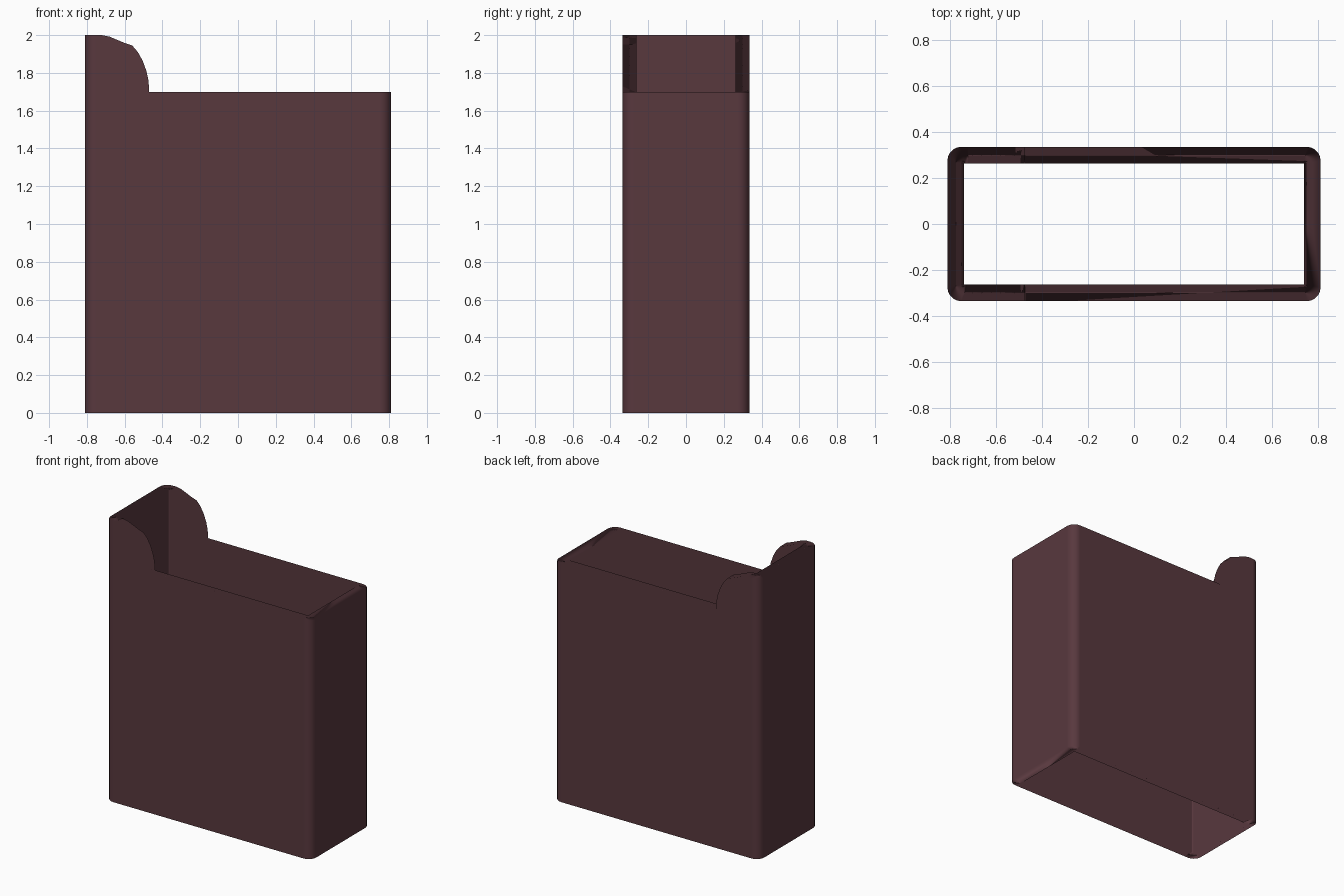
import bpy, bmesh, math

if "Cube" in bpy.data.objects:
    bpy.data.objects.remove(bpy.data.objects["Cube"])

HX, HY = 0.81, 0.335      # outer half sizes
T, R = 0.073, 0.06        # wall thickness, corner radius
LOW, HIGH = 1.70, 2.0     # rim height, raised end height
# curved ear outline (x, z) on both long sides
EAR = [(-0.72, 2.0), (-0.68, 1.992), (-0.64, 1.975), (-0.60, 1.958), (-0.56, 1.945),
       (-0.53, 1.91), (-0.505, 1.865), (-0.485, 1.81), (-0.474, 1.76), (-0.47, LOW)]

mat = bpy.data.materials.new("dark maroon")
mat.diffuse_color = (0.098, 0.0395, 0.048, 1)
mat.use_nodes = True
mat.node_tree.nodes["Principled BSDF"].inputs["Base Color"].default_value = mat.diffuse_color


def corner(sx, z):
    """Rounded outer corner whose points all share one sharp inner corner."""
    pts = []
    for i in range(6):
        a = math.radians(90 * i / 5)
        o = (sx * (HX - R + R * math.cos(a)), -(HY - R + R * math.sin(a)))
        pts.append((o, (sx * (HX - T), -(HY - T)), z))
    return pts


# stations along the front half: outer point, inner point, rim height
half = corner(-1, HIGH)
half += [((x, -HY), (x, -HY + T), z) for x, z in EAR]
half += reversed(corner(1, LOW))
back = [((o[0], -o[1]), (i[0], -i[1]), z) for o, i, z in reversed(half)]
loop = half + back

bm = bmesh.new()
cache = {}


def vert(p, z):
    key = (round(p[0], 5), round(p[1], 5), round(z, 5))
    if key not in cache:
        cache[key] = bm.verts.new(key)
    return cache[key]


def face(*vs):
    unique = list(dict.fromkeys(vs))
    if len(unique) > 2:
        bm.faces.new(unique).smooth = True


# outer wall, inner wall, top rim and bottom rim between neighbouring stations
for k, (o1, i1, z1) in enumerate(loop):
    o2, i2, z2 = loop[(k + 1) % len(loop)]
    face(vert(o1, 0), vert(o2, 0), vert(o2, z2), vert(o1, z1))
    face(vert(i2, 0), vert(i1, 0), vert(i1, z1), vert(i2, z2))
    face(vert(o1, z1), vert(o2, z2), vert(i2, z2), vert(i1, z1))
    face(vert(o2, 0), vert(o1, 0), vert(i1, 0), vert(i2, 0))
bmesh.ops.recalc_face_normals(bm, faces=bm.faces)

# keep the inside vertical corners crisp
for e in bm.edges:
    a, b = e.verts
    upright = abs(a.co.x - b.co.x) + abs(a.co.y - b.co.y) < 1e-4
    if upright and abs(abs(a.co.x) - (HX - T)) < 1e-4 and abs(abs(a.co.y) - (HY - T)) < 1e-4:
        e.smooth = False

mesh = bpy.data.meshes.new("open_sleeve")
bm.to_mesh(mesh)
bm.free()
mesh.materials.append(mat)
sleeve = bpy.data.objects.new("open_sleeve", mesh)
bpy.context.collection.objects.link(sleeve)

# soft rim shading that follows the large flat walls
wn = sleeve.modifiers.new("soft_rim", 'WEIGHTED_NORMAL')
wn.mode = 'FACE_AREA'
wn.weight = 100
wn.keep_sharp = True
